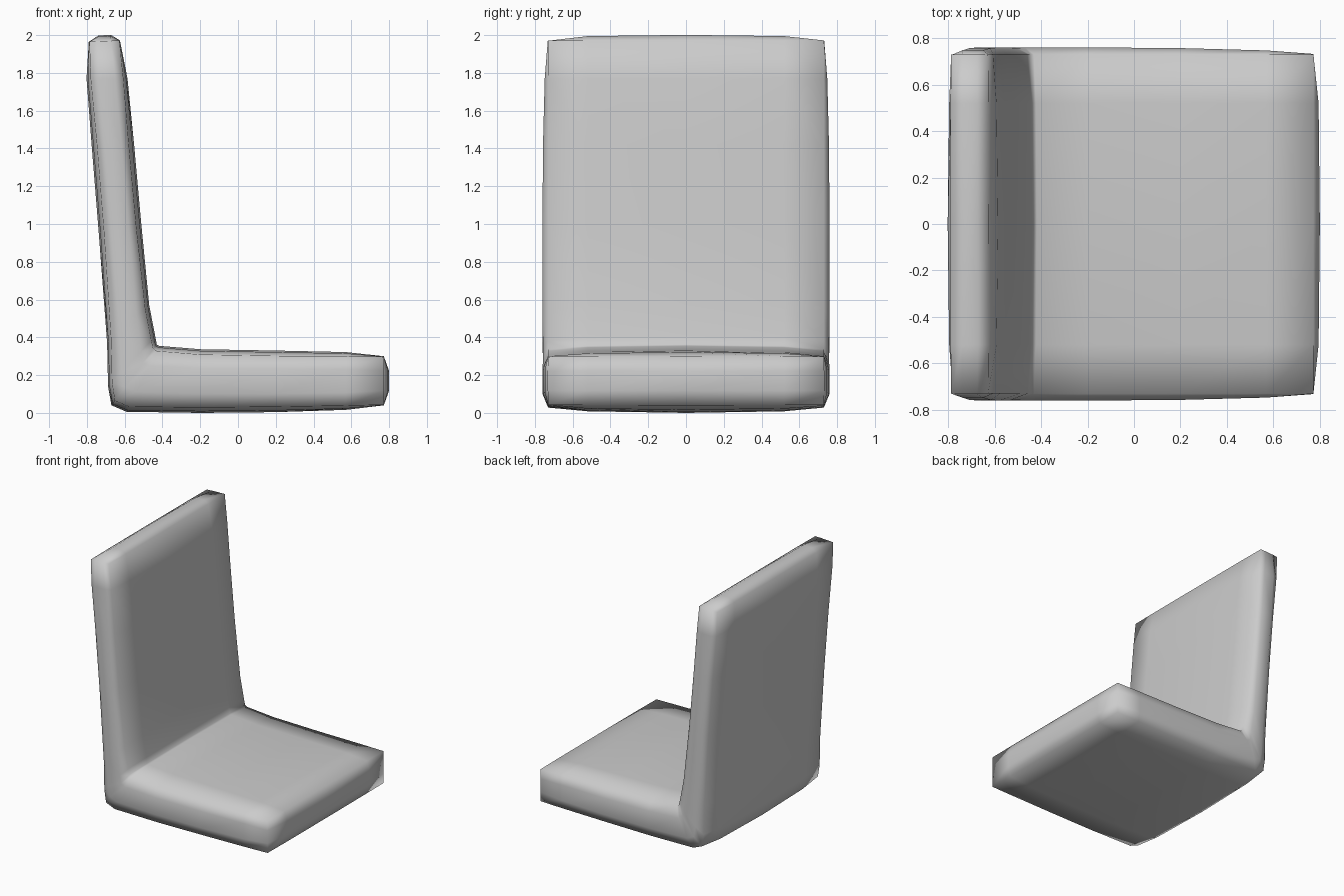
import bpy, bmesh
from mathutils import Vector

if "Cube" in bpy.data.objects:
    bpy.data.objects.remove(bpy.data.objects["Cube"])

# Side profile stations from seat front to backrest top:
# (outer x, outer z, inner x, inner z, corner inset, half width)
STATIONS = [
    (0.772, 0.04, 0.772, 0.30, 0.003, 0.732),
    (0.57, 0.016, 0.57, 0.322, 0.022, 0.747),
    (0.20, 0.004, 0.20, 0.330, 0.028, 0.757),
    (-0.20, 0.000, -0.20, 0.337, 0.028, 0.760),
    (-0.59, 0.006, -0.418, 0.355, 0.030, 0.760),
    (-0.67, 0.040, -0.430, 0.362, 0.030, 0.757),
    (-0.688, 0.14, -0.438, 0.405, 0.030, 0.757),
    (-0.693, 0.37, -0.470, 0.57, 0.028, 0.760),
    (-0.737, 0.95, -0.512, 1.00, 0.028, 0.760),
    (-0.775, 1.42, -0.550, 1.42, 0.028, 0.757),
    (-0.802, 1.77, -0.585, 1.77, 0.022, 0.748),
    (-0.790, 1.965, -0.625, 1.972, 0.003, 0.732),
]
COLS = (-0.73, -0.52, 0.0, 0.52, 0.73)
ROWS = (0.0, 0.3, 0.7, 1.0)


def point(station, c, r, push=Vector((0, 0, 0))):
    """Point on the rounded cross-section at grid column c and row r."""
    ox, oz, ix, iz, inset, half = station
    outer, inner = Vector((ox, 0, oz)), Vector((ix, 0, iz))
    p = outer.lerp(inner, ROWS[r])
    y = COLS[c]
    if r in (0, 3):
        amount = (inset, inset * 0.3, 0, inset * 0.3, inset)[c]
        p += (inner - outer).normalized() * (amount if r == 0 else -amount)
    elif c in (0, 4):
        y = half if c == 4 else -half
    return p + push + Vector((0, y, 0))


border = ([(c, 0) for c in range(5)] + [(4, 1), (4, 2)]
          + [(c, 3) for c in range(4, -1, -1)] + [(0, 2), (0, 1)])

bm = bmesh.new()
rings = [{k: bm.verts.new(point(s, *k)) for k in border} for s in STATIONS]

# Skin around the L
for a, b in zip(rings, rings[1:]):
    for k, n in zip(border, border[1:] + border[:1]):
        bm.faces.new((a[k], a[n], b[n], b[k]))

# Slightly domed ends
for i, push in ((0, Vector((0.028, 0, 0))), (-1, Vector((0.002, 0, 0.031)))):
    grid = dict(rings[i])
    for c in (1, 2, 3):
        for r in (1, 2):
            grid[c, r] = bm.verts.new(
                point(STATIONS[i], c, r, push * (1 if c == 2 else 0.8)))
    for c in range(4):
        for r in range(3):
            bm.faces.new((grid[c, r], grid[c + 1, r],
                          grid[c + 1, r + 1], grid[c, r + 1]))

bmesh.ops.recalc_face_normals(bm, faces=bm.faces)
for f in bm.faces:
    f.smooth = True
mesh = bpy.data.meshes.new("seat_and_backrest")
bm.to_mesh(mesh)
bm.free()
seat = bpy.data.objects.new("seat_and_backrest", mesh)
bpy.context.collection.objects.link(seat)
